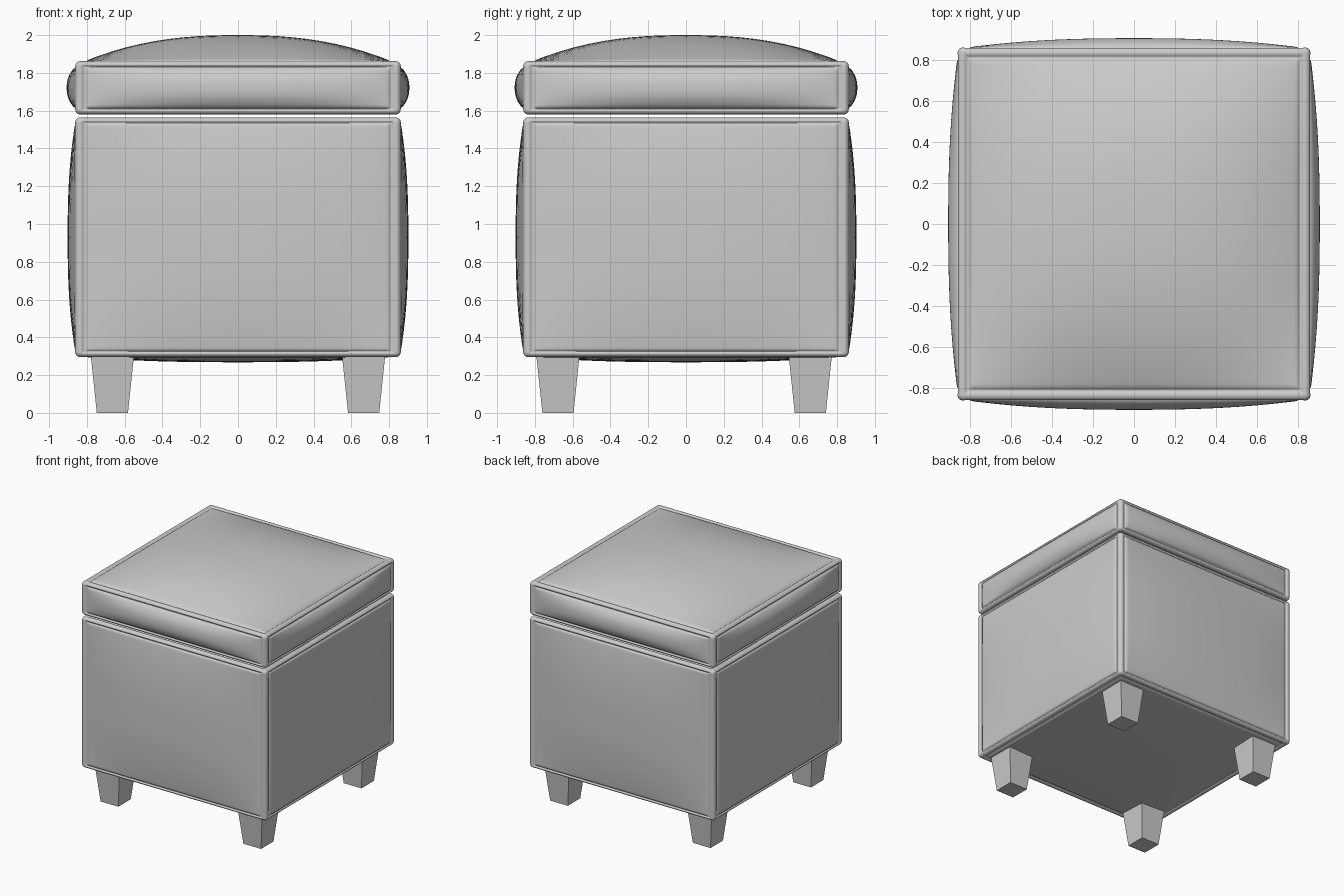
import bpy, bmesh, math
from mathutils import Vector

if "Cube" in bpy.data.objects:
    bpy.data.objects.remove(bpy.data.objects["Cube"])

RADIUS = 0.028
SEAM = (0.05, 0.05, 0.03)      # distance of the seam from the edges, per axis
STEPS = [0, .15, .3, .45, .58, .7, .8, .9, 1, 1.1, 1.2, 1.35, 1.6, 2, 2.6]


def axis_points(half, seam):
    """Coordinates from -half to half, dense around the seams."""
    edge = [-half + s * seam for s in STEPS]
    start = edge[-1]
    n = 20 if half > 0.3 else 8
    mid = [start + (-2 * start) * i / n for i in range(1, n)]
    return edge + mid + [-c for c in reversed(edge)]


def puff(c, half, seam, power):
    t = min(abs(c) / (half - seam), 1)
    return 1 - t ** power


def cushion(name, z0, z1, half_xy, side, top, bottom, power):
    """Rounded upholstered box with stitched seams and bulging panels."""
    half = Vector((half_xy, half_xy, (z1 - z0) / 2))
    pts = [axis_points(half[i], SEAM[i]) for i in range(3)]
    bm = bmesh.new()
    for a in range(3):
        u, v = (a + 1) % 3, (a + 2) % 3
        for sign in (-1, 1):
            bulge = side if a < 2 else (top if sign > 0 else bottom)
            grid = []
            for cu in pts[u]:
                row = []
                for cv in pts[v]:
                    q = Vector((0, 0, 0))
                    q[a], q[u], q[v] = sign * half[a], cu, cv
                    inner = Vector([max(-half[i] + RADIUS, min(half[i] - RADIUS, q[i]))
                                    for i in range(3)])
                    p = inner + (q - inner).normalized() * RADIUS
                    d = min((half[u] - abs(cu)) / SEAM[u], (half[v] - abs(cv)) / SEAM[v])
                    p[a] += sign * (bulge * puff(cu, half[u], SEAM[u], power)
                                    * puff(cv, half[v], SEAM[v], power)
                                    - 0.009 * math.exp(-((d - 1) / 0.22) ** 2))
                    row.append(bm.verts.new(p))
                grid.append(row)
            for i in range(len(grid) - 1):
                for j in range(len(grid[0]) - 1):
                    bm.faces.new((grid[i][j], grid[i + 1][j],
                                  grid[i + 1][j + 1], grid[i][j + 1]))
    bmesh.ops.remove_doubles(bm, verts=bm.verts, dist=0.0005)
    bmesh.ops.recalc_face_normals(bm, faces=bm.faces)
    for f in bm.faces:
        f.smooth = True
    return add_object(name, bm, (0, 0, (z0 + z1) / 2))


def add_object(name, bm, loc):
    mesh = bpy.data.meshes.new(name)
    bm.to_mesh(mesh)
    bm.free()
    ob = bpy.data.objects.new(name, mesh)
    ob.location = loc
    bpy.context.collection.objects.link(ob)
    return ob


def leg(name, x, y):
    """Square leg tapering toward the floor."""
    bm = bmesh.new()
    bmesh.ops.create_cube(bm, size=1)
    for v in bm.verts:
        w = 0.23 if v.co.z > 0 else 0.165
        v.co = Vector((v.co.x * w, v.co.y * w, 0.31 if v.co.z > 0 else 0))
    return add_object(name, bm, (x, y, 0))


# Upholstered storage body
cushion("body", 0.295, 1.565, 0.862, 0.04, 0.0, 0.027, 2.5)

# Padded lid with domed top
cushion("lid", 1.58, 1.862, 0.862, 0.045, 0.138, 0.0, 2.4)

# Four tapered legs
for side, sx in (("left", -1), ("right", 1)):
    for end, sy in (("front", -1), ("back", 1)):
        leg(f"{end}_{side}_leg", sx * 0.665, sy * 0.668 - 0.01)
